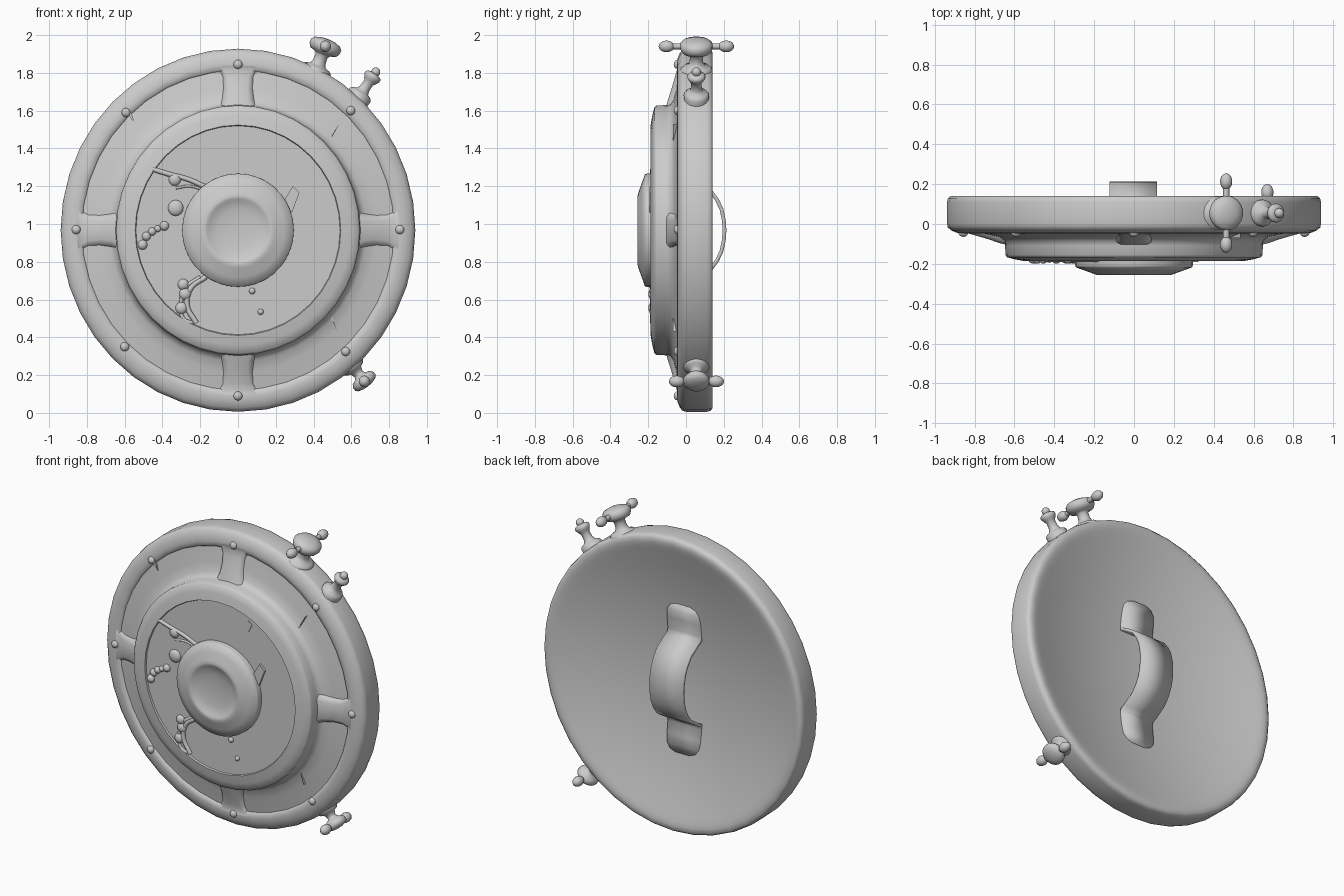
import bpy, bmesh, math
from mathutils import Vector, Matrix

if "Cube" in bpy.data.objects:
    bpy.data.objects.remove(bpy.data.objects["Cube"])

gray = bpy.data.materials.new("light_gray")
gray.diffuse_color = (0.6, 0.6, 0.6, 1)
gray.use_nodes = True
gray.node_tree.nodes["Principled BSDF"].inputs["Base Color"].default_value = gray.diffuse_color
ZC = 0.967          # height of the disc centre
SX = 0.977          # the disc is slightly narrower than tall


def finish(name, bm, angle=35):
    bmesh.ops.remove_doubles(bm, verts=bm.verts, dist=1e-5)
    bmesh.ops.recalc_face_normals(bm, faces=bm.faces)
    me = bpy.data.meshes.new(name)
    bm.to_mesh(me)
    bm.free()
    me.materials.append(gray)
    me.shade_smooth()
    me.set_sharp_from_angle(angle=math.radians(angle))
    ob = bpy.data.objects.new(name, me)
    bpy.context.collection.objects.link(ob)
    return ob


def lathe(name, profile, origin, axis, seg, sx=1.0, angle=35):
    """Spin (radius, height) points around an axis."""
    bm = bmesh.new()
    rot = Vector(axis).to_track_quat('Z', 'Y')
    rings = []
    for r, h in profile:
        ring = []
        for i in range(seg):
            a = 2 * math.pi * i / seg
            p = rot @ Vector((r * math.cos(a), r * math.sin(a), h))
            p.x *= sx
            ring.append(bm.verts.new(p + Vector(origin)))
        rings.append(ring)
    for a, b in zip(rings, rings[1:]):
        for i in range(seg):
            j = (i + 1) % seg
            bm.faces.new((a[i], a[j], b[j], b[i]))
    bmesh.ops.dissolve_degenerate(bm, dist=1e-6, edges=bm.edges)
    return finish(name, bm, angle)


def ball(name, loc, size):
    bm = bmesh.new()
    bmesh.ops.create_uvsphere(bm, u_segments=14, v_segments=8, radius=1,
                              matrix=Matrix.Translation(loc) @ Matrix.Diagonal((*size, 1)))
    return finish(name, bm, 60)


def wire(name, pts, r):
    cu = bpy.data.curves.new(name, 'CURVE')
    cu.dimensions = '3D'
    cu.bevel_depth, cu.bevel_resolution, cu.use_fill_caps = r, 2, True
    cu.resolution_u = 6
    sp = cu.splines.new('BEZIER')
    sp.bezier_points.add(len(pts) - 1)
    for bp, p in zip(sp.bezier_points, pts):
        bp.co = p
        bp.handle_left_type = bp.handle_right_type = 'AUTO'
    cu.materials.append(gray)
    ob = bpy.data.objects.new(name, cu)
    bpy.context.collection.objects.link(ob)
    return ob


def plate(name, pts, y0, y1):
    """Flat outline in x/z, extruded along y."""
    bm = bmesh.new()
    f = bm.faces.new([bm.verts.new((x, y0, z)) for x, z in pts])
    ext = bmesh.ops.extrude_face_region(bm, geom=[f])['geom']
    bmesh.ops.translate(bm, vec=(0, y1 - y0, 0),
                        verts=[v for v in ext if isinstance(v, bmesh.types.BMVert)])
    return finish(name, bm, 20)


# Main disc: concave back, rounded rim, sloped panels, stepped plate, floor
FRONT = (0, -1, 0)
dish = [(0.86 * i / 8, 0.005 - 0.14 * (0.86 * i / 8 / 0.885) ** 2) for i in range(9)]
lathe("disc_body", dish + [
    (0.89, -0.136), (0.915, -0.141), (0.942, -0.141), (0.956, -0.13), (0.961, -0.11),
    (0.961, 0.0), (0.957, 0.017), (0.94, 0.032), (0.91, 0.044), (0.88, 0.048),
    (0.853, 0.045), (0.846, 0.036), (0.75, 0.053), (0.695, 0.066), (0.671, 0.083),
    (0.662, 0.108), (0.661, 0.155), (0.652, 0.167), (0.61, 0.178), (0.557, 0.187),
    (0.553, 0.177), (0, 0.177)], (0, 0, ZC), FRONT, 40, SX, 48)

# Centre boss with a hollow face
lathe("centre_boss", [
    (0.3, 0.15), (0.3, 0.207), (0.296, 0.218), (0.25, 0.234), (0.2, 0.252), (0.182, 0.257),
    (0.168, 0.254), (0.156, 0.246), (0.11, 0.235), (0.05, 0.23), (0, 0.229)],
    (0, 0, ZC), FRONT, 36, 0.985, 60)

# Four raised bridges between rim and plate, flared at both ends
for k in range(4):
    bm = bmesh.new()
    rows = []
    for r, y, w in [(0.875, -0.047, 0.12), (0.845, -0.049, 0.085), (0.81, -0.059, 0.066),
                    (0.75, -0.076, 0.06), (0.69, -0.096, 0.064), (0.64, -0.108, 0.085)]:
        sec = [(-w - 0.032, 0.0), (-w - 0.028, y + 0.04), (-w - 0.012, y + 0.012), (-w + 0.01, y),
               (w - 0.01, y), (w + 0.012, y + 0.012), (w + 0.028, y + 0.04), (w + 0.032, 0.0)]
        row = []
        for x, yy in sec:
            p = Matrix.Rotation(k * math.pi / 2, 3, 'Y') @ Vector((x, yy, r))
            row.append(bm.verts.new((p.x * SX, p.y, p.z + ZC)))
        rows.append(row)
    for a, b in zip(rows, rows[1:]):
        for i in range(7):
            bm.faces.new((a[i], a[i + 1], b[i + 1], b[i]))
    finish("bridge_%d" % k, bm, 60)

# Rim rivets
for i, (x, z) in enumerate([(0, 1.845), (0.597, 1.6), (0.857, 0.97), (0.57, 0.325),
                            (0, 0.09), (-0.6, 0.35), (-0.857, 0.97), (-0.593, 1.59)]):
    ball("rivet_%d" % i, (x, -0.045, z), (0.024, 0.02, 0.024))

# Back handle: bent strap with rounded flat feet
half = [(0.485, 0.037, 0.05), (0.47, 0.034, 0.09), (0.44, 0.03, 0.112), (0.38, 0.021, 0.12),
        (0.3, 0.012, 0.12), (0.275, 0.022, 0.12), (0.255, 0.058, 0.12), (0.21, 0.128, 0.12),
        (0.16, 0.165, 0.12), (0.11, 0.188, 0.12), (0.055, 0.2, 0.12)]
path = half + [(0, 0.204, 0.12)] + [(-z, y, w) for z, y, w in reversed(half)]
bm = bmesh.new()
rows = [[bm.verts.new((s * w - 0.004, y, ZC + z)) for s in (-1, 1)] for z, y, w in path]
for a, b in zip(rows, rows[1:]):
    bm.faces.new((a[0], a[1], b[1], b[0]))
handle = finish("back_handle", bm, 40)
mod = handle.modifiers.new("thickness", 'SOLIDIFY')
mod.thickness, mod.offset = 0.02, 0


# Valve knobs on the rim: flange, stem, cap, and side wings
def valve(name, base, axis, k, length, cap, wing, thick):
    base, d = Vector(base), Vector(axis).normalized()
    L, t = length, thick
    lathe(name, [(0, -0.04), (0.082 * k, -0.04), (0.084 * k, 0.005), (0.07 * k, 0.018),
                 (0.045 * k, 0.026), (0.036 * k, 0.045), (0.034 * k, L - t - 0.02),
                 (0.045 * k, L - t - 0.008), (cap * 0.85, L - t), (cap, L - t * 0.35),
                 (cap, L + t * 0.35), (cap * 0.85, L + t * 0.8), (cap * 0.45, L + t * 1.15),
                 (0, L + t * 1.25)], base, d, 18, angle=50)
    c = base + d * L
    if wing:
        wire(name + "_bar", [c + Vector((0, -wing + 0.05, 0)), c + Vector((0, wing - 0.05, 0))], 0.016)
        for s in (-1, 1):
            ball(name + "_wing_%d" % (s + 1), c + Vector((0, s * (wing - 0.042), 0)), (0.031, 0.042, 0.031))
    return c, d


valve("top_valve", (0.413, 0.055, 1.815), (0.37, 0, 0.93), 1.0, 0.135, 0.087, 0.2, 0.033)
c, d = valve("small_valve", (0.645, 0.055, 1.68), (0.56, 0, 0.83), 0.8, 0.12, 0.047, 0, 0.018)
ball("small_valve_tip", c + d * 0.03, (0.025, 0.025, 0.025))
valve("lower_valve", (0.607, 0.055, 0.245), (0.62, 0, -0.78), 0.8, 0.1, 0.07, 0.146, 0.026)

# Small workings on the inner floor
F = -0.177
beads = [(-0.505, 0.89, 0.026), (-0.485, 0.935, 0.024), (-0.455, 0.96, 0.022), (-0.425, 0.975, 0.018),
         (-0.39, 0.99, 0.025), (-0.33, 1.085, 0.042), (-0.335, 1.235, 0.033), (0.075, 0.645, 0.017),
         (0.12, 0.535, 0.016), (-0.29, 0.68, 0.03), (-0.28, 0.63, 0.032), (-0.3, 0.555, 0.032)]
for i, (x, z, r) in enumerate(beads):
    ball("floor_bead_%d" % i, (x, F, z), (r, min(r, 0.022), r))
wire("upper_wire", [(-0.45, F, 1.29), (-0.37, F, 1.265), (-0.26, F, 1.235), (-0.17, F, 1.195)], 0.013)
wire("upper_wire_thin", [(-0.33, F, 1.19), (-0.26, F, 1.2), (-0.19, F, 1.185)], 0.007)
wire("lower_wire", [(-0.17, F, 0.72), (-0.25, F, 0.66), (-0.27, F, 0.57), (-0.22, F, 0.475)], 0.014)
wire("lower_wire_outer", [(-0.2, F, 0.72), (-0.28, F, 0.66), (-0.3, F, 0.6), (-0.29, F, 0.5),
                          (-0.24, F, 0.475)], 0.01)
plate("floor_tab", [(0.175, 1.4), (0.2, 1.455), (0.228, 1.44), (0.203, 1.385)], F + 0.01, F - 0.004)
plate("floor_fin", [(0.235, 1.11), (0.29, 1.2), (0.325, 1.165), (0.285, 1.06)], F + 0.01, F - 0.015)

# Thin blades on the sloped panels
plate("blade_upper", [(0.478, 1.44), (0.535, 1.53), (0.487, 1.437)], -0.04, -0.07)
plate("blade_lower", [(0.483, 0.53), (0.525, 0.43), (0.49, 0.535)], -0.04, -0.07)
plate("blade_left", [(-0.6, 1.595), (-0.545, 1.535), (-0.572, 1.605)], -0.02, -0.05)
